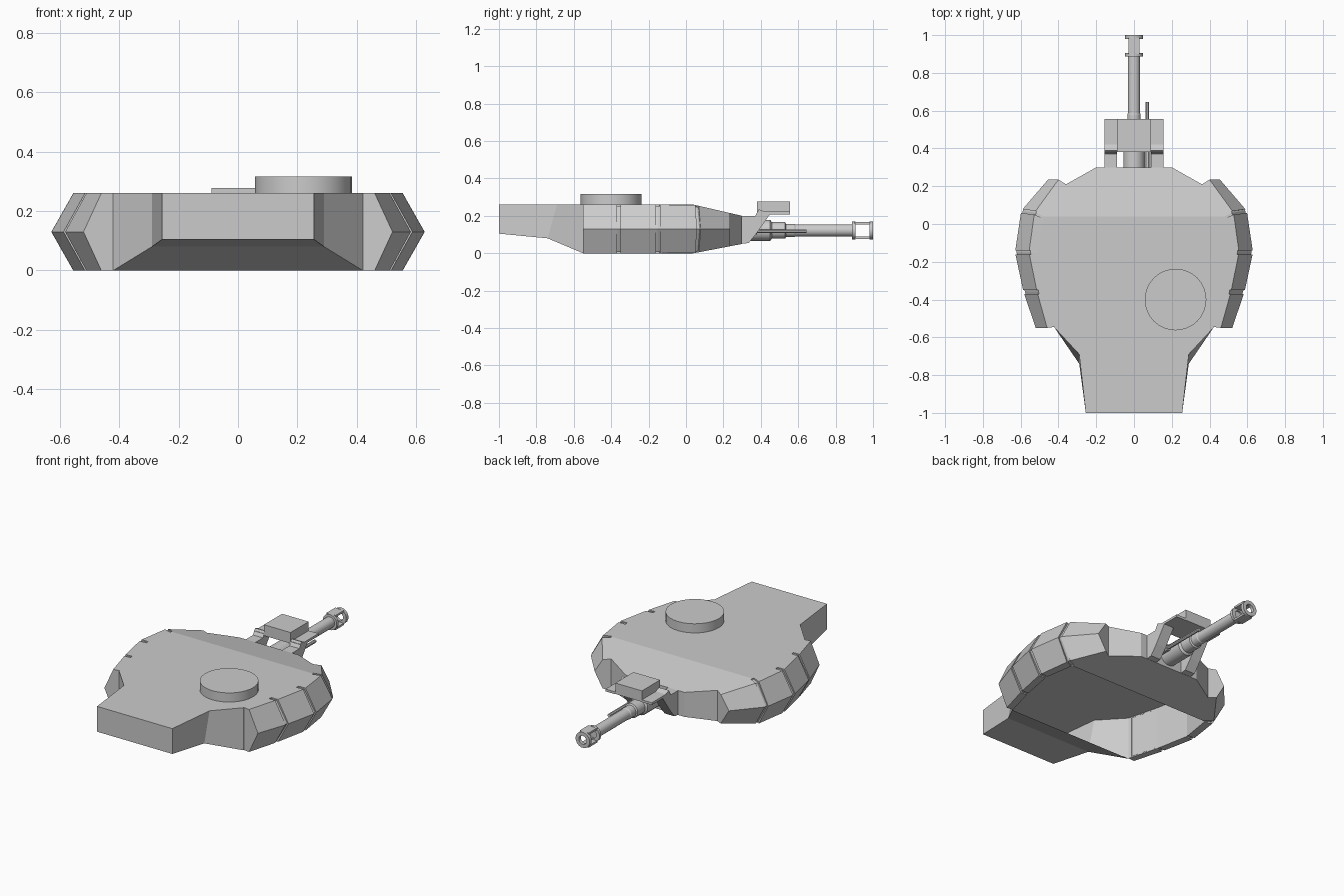
import bpy
from math import sin, cos, pi

if "Cube" in bpy.data.objects:
    bpy.data.objects.remove(bpy.data.objects["Cube"])

GUN_Z = 0.122


def make(name, verts, faces):
    me = bpy.data.meshes.new(name)
    me.from_pydata(verts, [], faces)
    me.validate()
    ob = bpy.data.objects.new(name, me)
    bpy.context.collection.objects.link(ob)
    return ob


def fix_normals(ob):
    import bmesh
    bm = bmesh.new()
    bm.from_mesh(ob.data)
    bmesh.ops.recalc_face_normals(bm, faces=bm.faces)
    bm.to_mesh(ob.data)
    bm.free()
    return ob


def mirror_x(ob):
    ob.modifiers.new("mirror", 'MIRROR').use_mirror_merge = False


def box(name, x0, x1, y0, y1, z0, z1):
    return prism_x(name, [(y0, z0), (y1, z0), (y1, z1), (y0, z1)], x0, x1)


def prism_x(name, prof, x0, x1):
    n = len(prof)
    v = [(x, y, z) for x in (x0, x1) for y, z in prof]
    f = [(i, (i + 1) % n, n + (i + 1) % n, n + i) for i in range(n)]
    return fix_normals(make(name, v, f + [tuple(range(n)), tuple(range(n, 2 * n))]))


def lathe_y(name, prof, x=0, z=GUN_Z, sides=16, closed=False):
    # Revolve (radius, y) points round an axis along y
    n = len(prof)
    v = [(x + r * cos(2 * pi * (s + .5) / sides), y, z + r * sin(2 * pi * (s + .5) / sides))
         for r, y in prof for s in range(sides)]
    f = [(i * sides + s, i * sides + (s + 1) % sides,
          (i + 1) % n * sides + (s + 1) % sides, (i + 1) % n * sides + s)
         for i in range(n if closed else n - 1) for s in range(sides)]
    if not closed:
        f += [tuple(range(sides)), tuple(range((n - 1) * sides, n * sides))]
    ob = fix_normals(make(name, v, f))
    bpy.context.view_layer.objects.active = ob
    ob.select_set(True)
    bpy.ops.object.shade_smooth_by_angle(angle=0.5)
    ob.select_set(False)
    return ob


def z_top(y):
    return 0.26 - max(0, y - 0.04) * 0.06 / 0.26


def z_bot(y):
    return max(0, y - 0.04) * 0.05 / 0.26


# Turret shell: right outline as (x, y top, y bottom, z bottom); belly open in the middle
outline = [(.255, -1, -1, .105), (.29, -.69, -.74, .08), (.42, -.55, -.55, 0),
           (.47, -.36, -.36, 0), (.51, -.15, -.15, 0), (.48, .04, .04, 0),
           (.36, .21, .21, z_bot(.21)), (.2, .3, .3, .05)]
v, f = [], []
for x, yt, yb, zb in outline:
    v += [(x, yt, z_top(yt)), (-x, yt, z_top(yt)), (x, yb, zb), (-x, yb, zb)]
last = len(outline) - 1
for i in range(last):
    a, b = 4 * i, 4 * i + 4
    f += [(a, b, b + 1, a + 1), (a, a + 2, b + 2, b), (a + 1, b + 1, b + 3, a + 3)]
    if i not in (2, 3, 4):
        f.append((a + 2, a + 3, b + 3, b + 2))
f += [(0, 1, 3, 2), (4 * last, 4 * last + 2, 4 * last + 3, 4 * last + 1)]
fix_normals(make("turret_shell", v, f))

# Side armour stations: inner, outer edge and ridge (x, y)
stations = [((.42, -.545), (.46, -.55), (.52, -.55)), ((.47, -.36), (.513, -.36), (.585, -.36)),
            ((.51, -.15), (.556, -.15), (.63, -.15)), ((.48, .04), (.527, .06), (.597, .07)),
            ((.36, .21), (.40, .235), (.455, .235))]


def section(k, t, shrink=0.0, inset=0.0):
    p = [tuple(a + (b - a) * t for a, b in zip(s, e))
         for s, e in zip(stations[k], stations[k + 1])]
    (xi, yi), (xo, yo), (xr, yr) = p
    xo -= shrink
    xr -= shrink
    return [(xi, yi, z_top(yi) - inset), (xo, yo, z_top(yo) - inset), (xr, yr, .13),
            (xo, yo, z_bot(yo) + inset), (xi, yi, z_bot(yi) + inset)]


def armour(name, secs):
    v = [p for s in secs for p in s]
    f = [(5 * i + j, 5 * i + j + 1, 5 * i + j + 6, 5 * i + j + 5)
         for i in range(len(secs) - 1) for j in range(4)]
    f += [tuple(range(5)), tuple(range(len(v) - 5, len(v)))]
    mirror_x(fix_normals(make(name, v, f)))


for k in range(4):
    armour(f"side_armour_panel_{k + 1}",
           [section(k, 0 if k == 0 else .05), section(k, 1 if k == 3 else .95)])
armour("side_armour_backing",
       [section(0, .1, .008, .007)] + [section(k, 0, .008, .007) for k in (1, 2, 3)]
       + [section(3, .9, .008, .007)])

# Commander hatch
bpy.ops.mesh.primitive_cylinder_add(vertices=32, radius=.163, depth=.056,
                                    location=(.22, -.4, .288))
hatch = bpy.context.object
hatch.name = "roof_hatch"
bpy.ops.object.shade_smooth_by_angle(angle=0.5)
hatch.select_set(False)

# Gun shield arms, sight housing and its side ledges
mirror_x(prism_x("shield_arm", [(.29, .05), (.335, .055), (.38, .11), (.45, .21),
                                (.39, .235), (.37, .2), (.29, .2)], .09, .157))
mirror_x(box("sight_ledge", .09, .157, .38, .555, .208, .222))
box("sight_housing", -.09, .09, .38, .555, .21, .277)

# Gun barrel and coaxial gun
lathe_y("gun_barrel", [(.057, .28), (.057, .45), (.045, .46), (.045, .53), (.036, .535),
                       (.036, .58), (.033, .585), (.033, .895)])
lathe_y("coaxial_gun", [(.018, .28), (.018, .38), (.01, .38), (.01, .645)], x=.07, z=.118, sides=8)

# Muzzle brake: two hollow rings joined by top and bottom plates
for n, y0, y1 in (("rear", .888, .905), ("front", .98, 1.0)):
    lathe_y(f"muzzle_ring_{n}", [(.026, y0), (.048, y0), (.048, y1), (.026, y1)], closed=True)
for n, z in (("top", GUN_Z + .033), ("bottom", GUN_Z - .045)):
    box(f"muzzle_plate_{n}", -.03, .03, .9, .985, z, z + .012)
